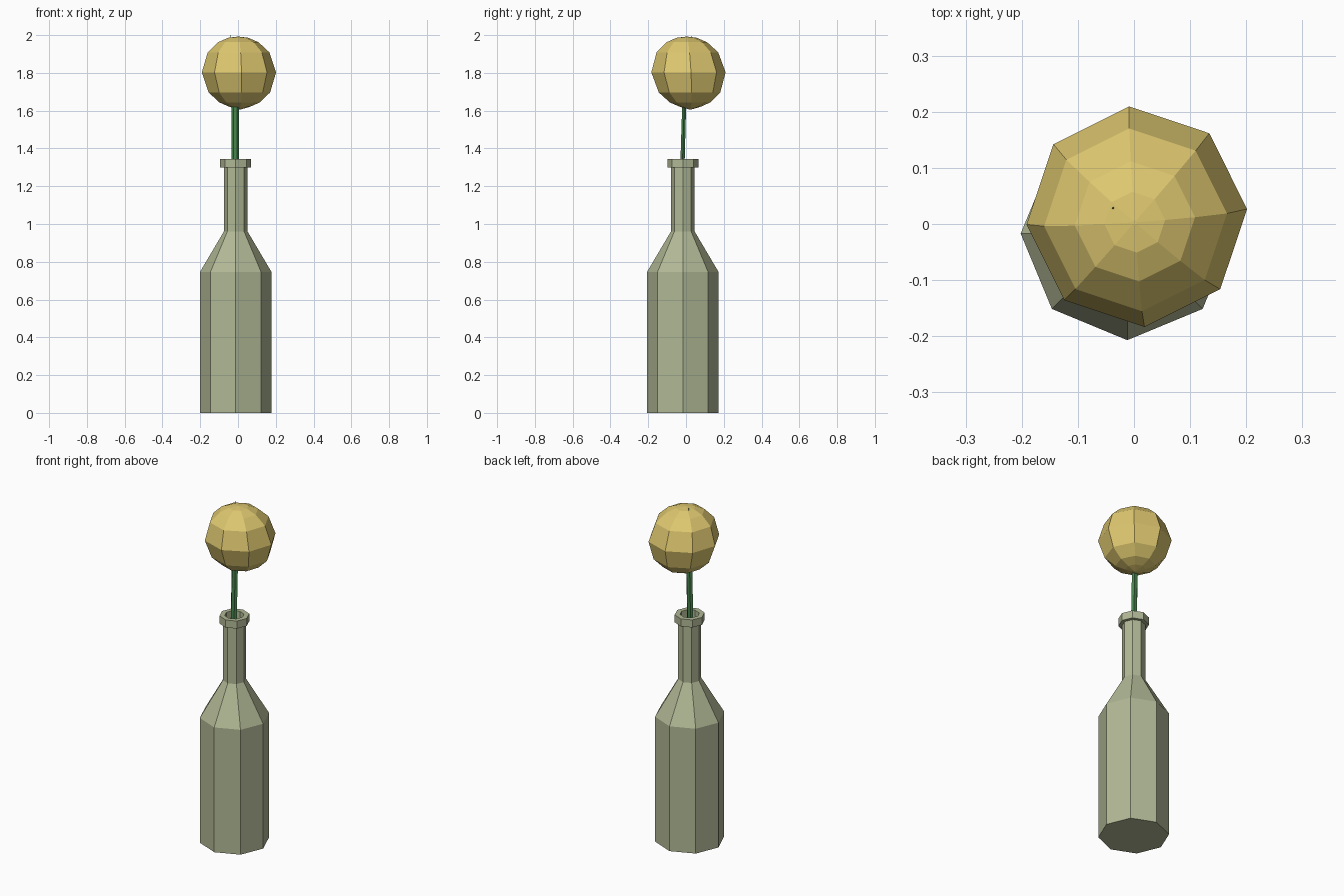
import bpy, bmesh, math

if "Cube" in bpy.data.objects:
    bpy.data.objects.remove(bpy.data.objects["Cube"])


def material(name, rgb):
    m = bpy.data.materials.new(name)
    m.diffuse_color = (*rgb, 1.0)
    m.use_nodes = True
    m.node_tree.nodes["Principled BSDF"].inputs["Base Color"].default_value = m.diffuse_color
    return m


def loft(name, rings, sides, mat, turn=0.0):
    """Skin flat-faced rings given as (x, y, z, radius_x, radius_y), capped at both ends."""
    bm = bmesh.new()
    loops = []
    for x, y, z, rx, ry in rings:
        loops.append([bm.verts.new((x + rx * math.cos(turn + math.tau * i / sides),
                                    y + ry * math.sin(turn + math.tau * i / sides), z))
                      for i in range(sides)])
    for a, b in zip(loops, loops[1:]):
        for i in range(sides):
            j = (i + 1) % sides
            bm.faces.new((a[i], a[j], b[j], b[i]))
    bm.faces.new(loops[0][::-1])
    bm.faces.new(loops[-1])
    bmesh.ops.recalc_face_normals(bm, faces=bm.faces)
    me = bpy.data.meshes.new(name)
    bm.to_mesh(me)
    bm.free()
    me.materials.append(mat)
    ob = bpy.data.objects.new(name, me)
    bpy.context.collection.objects.link(ob)
    return ob


glass = material("pale sage glass", (0.44, 0.48, 0.30))
green = material("stem green", (0.065, 0.23, 0.075))
yellow = material("blossom yellow", (0.73, 0.575, 0.16))

# Bottle: outer profile up to the lip, then down the hollow inside
profile = [(0.19, 0), (0.19, 0.745), (0.063, 0.96), (0.063, 1.30), (0.082, 1.30),
           (0.082, 1.345), (0.053, 1.345), (0.050, 0.96), (0.175, 0.735), (0.175, 0.02)]
loft("bottle", [(-0.012, -0.017, z, r, r) for r, z in profile], 8, glass)

# Stem: slim leaning stalk whose fine tip pokes through the ball
loft("stem", [(-0.016, -0.028, 0.75, 0.02, 0.013),
              (-0.015, -0.018, 1.345, 0.02, 0.013),
              (-0.014, -0.010, 1.62, 0.02, 0.012),
              (-0.035, 0.027, 1.92, 0.006, 0.006),
              (-0.038, 0.029, 2.0, 0.001, 0.001)], 6, green)

# Blossom ball: faceted globe, rings closing up towards the flat poles
latitudes = [-74, -57, -34, 0, 34, 57, 74]
ball = []
for lat in latitudes:
    a = math.radians(lat)
    s = math.sin(a)
    r = 0.197 * math.cos(a)
    ball.append((0.005 - 0.004 * s, 0.013 - 0.01 * s, 1.803 + 0.19 * s, r, r))
ball.insert(0, (0.009, 0.023, 1.606, 0.004, 0.004))
ball.append((0.001, 0.003, 1.992, 0.004, 0.004))
loft("blossom_ball", ball, 8, yellow, math.radians(4))
